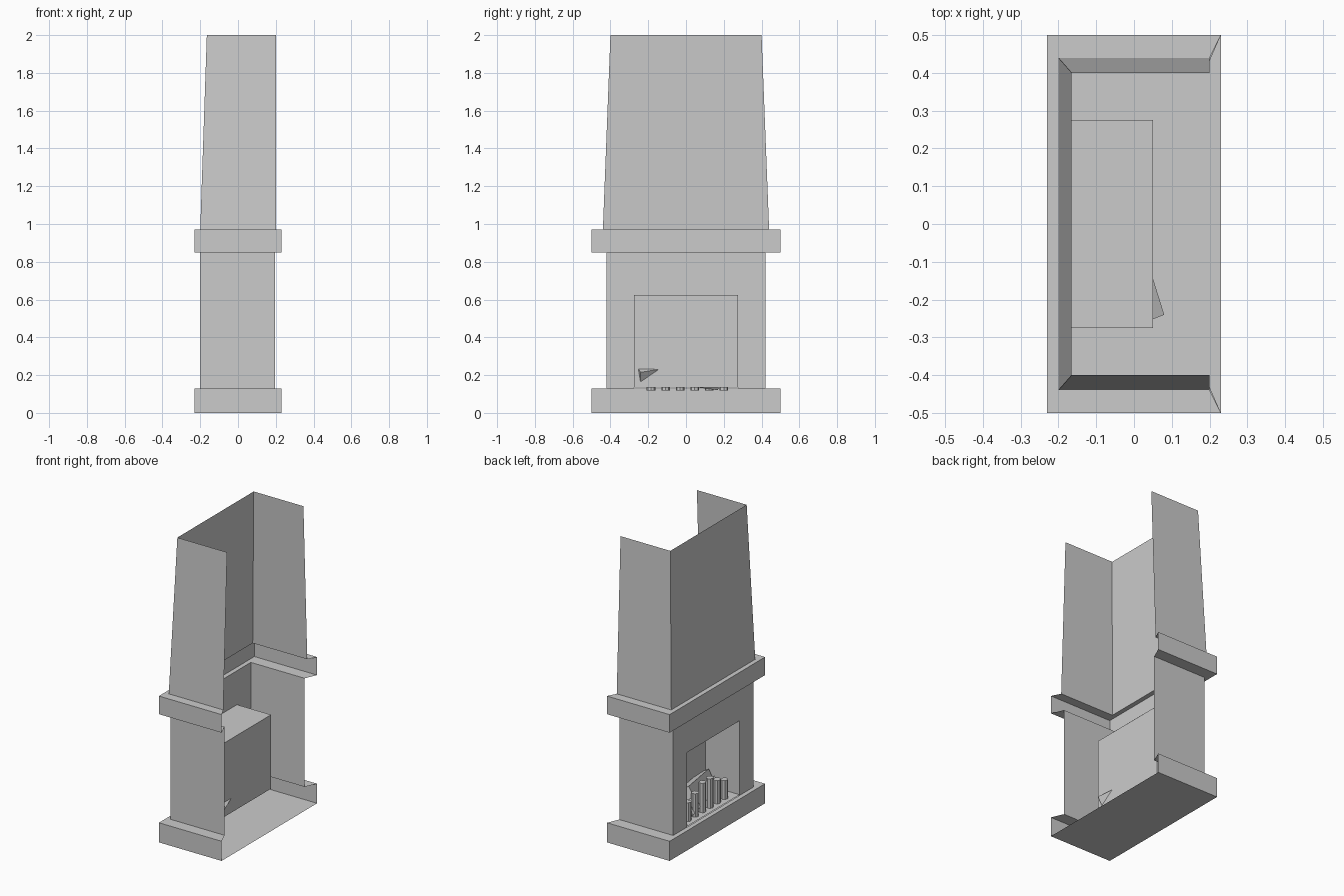
import bpy, bmesh
from mathutils import Vector, Matrix

if "Cube" in bpy.data.objects:
    bpy.data.objects.remove(bpy.data.objects["Cube"])


def make(name, quads):
    """Mesh object from a few quads, with shared corners welded."""
    bm = bmesh.new()
    for q in quads:
        bm.faces.new([bm.verts.new(p) for p in q])
    bmesh.ops.remove_doubles(bm, verts=bm.verts, dist=1e-5)
    bmesh.ops.recalc_face_normals(bm, faces=bm.faces)
    me = bpy.data.meshes.new(name)
    bm.to_mesh(me)
    bm.free()
    ob = bpy.data.objects.new(name, me)
    bpy.context.collection.objects.link(ob)
    return ob


def ring(x0, x1, hy, z):
    """U-shaped outline, open on the wall side (+x)."""
    return [(x1, -hy, z), (x0, -hy, z), (x0, hy, z), (x1, hy, z)]


def skin(levels, sides=(0, 1, 2)):
    rings = [ring(*l) for l in levels]
    return [(a[i], a[i + 1], b[i + 1], b[i])
            for a, b in zip(rings, rings[1:]) for i in sides]


# plinth with closed bottom and top ledge
make("plinth", skin([(-.23, .23, .5, 0), (-.23, .23, .5, .13), (-.2, .195, .42, .13)])
     + [ring(-.23, .23, .5, 0)])

# surround: two side walls and a front with a rectangular opening
X, H, W, Z0, ZT, Z1 = -.2, .42, .275, .13, .625, .85
front = [[(X, s * H, Z0), (X, s * W, Z0), (X, s * W, ZT), (X, s * H, ZT)] for s in (-1, 1)]
front += [[(X, a, ZT), (X, b, ZT), (X, b, Z1), (X, a, Z1)]
          for a, b in ((-H, -W), (-W, W), (W, H))]
make("surround", skin([(X, .195, H, Z0), (X, .195, H, Z1)], (0, 2)) + front)

# mantel shelf: underside, rim, top ledge
make("mantel", skin([(-.2, .195, .42, .85), (-.23, .23, .5, .85),
                     (-.23, .23, .5, .97), (-.2, .2, .44, .97)]))

# tapering hood
make("hood", skin([(-.2, .2, .44, .97), (-.165, .2, .4, 2)]))

# firebox lining
D, F = .05, .135
box = [[(X, s * W, F), (D, s * W, F), (D, s * W, ZT), (X, s * W, ZT)] for s in (-1, 1)]
box += [[(X, -W, z), (D, -W, z), (D, W, z), (X, W, z)] for z in (F, ZT)]
box += [[(D, -W, F), (D, W, F), (D, W, ZT), (D, -W, ZT)]]
make("firebox", box)

# grate posts, tallest in the middle
for i, top in enumerate((.26, .29, .33, .33, .29, .26)):
    bpy.ops.mesh.primitive_cylinder_add(vertices=8, radius=.023, depth=top - .118,
                                        location=(-.152, -.185 + i * .077, (top + .118) / 2))
    bpy.context.object.name = f"grate_post_{i + 1}"


def log(name, corner, along, side, length, width):
    """Square log growing from one corner."""
    a = Vector(along).normalized()
    n = a.cross(Vector(side)).normalized()
    s = n.cross(a)
    bpy.ops.mesh.primitive_cube_add(size=1)
    ob = bpy.context.object
    ob.name = name
    c = Vector(corner) + a * length / 2 + (s + n) * width / 2
    rot = Matrix((a, s, n)).transposed().to_4x4()
    ob.matrix_world = Matrix.Translation(c) @ rot @ Matrix.Diagonal((length, width, width, 1))


# crossed logs; the first one pokes through the lining
log("log_back", (.08, -.24, .215), (-.29, .93, .15), (-.5, -.05, -.87), .4, .075)
log("log_front", (-.02, -.19, .22), (-.15, .93, -.12), (-.6, 0, -.8), .38, .065)
